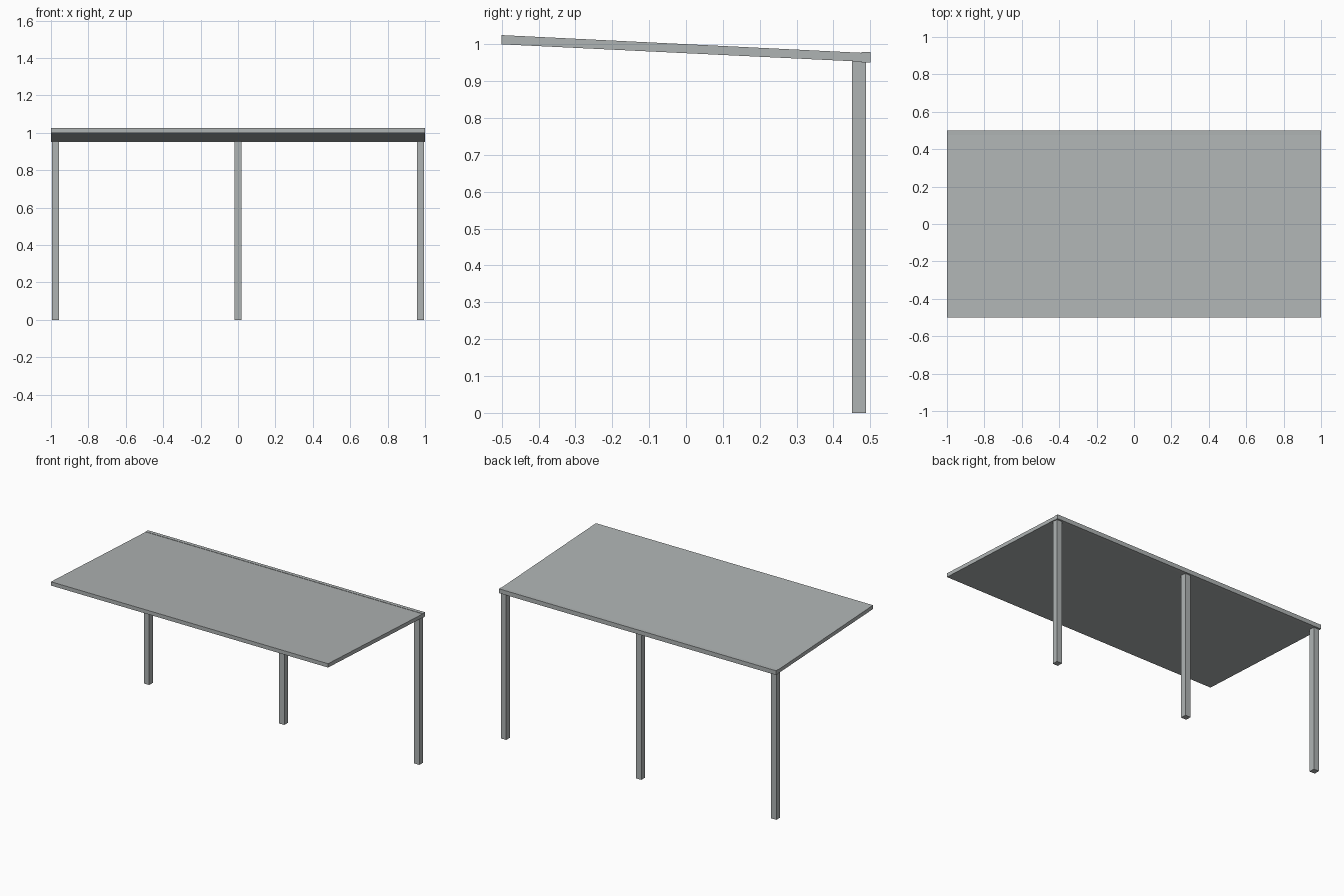
import bpy
import bmesh

cube = bpy.data.objects.get("Cube")
if cube:
    bpy.data.objects.remove(cube, do_unlink=True)

metal = bpy.data.materials.new("light_grey_metal")
metal.use_nodes = True
colour = (0.43, 0.455, 0.455, 1)
metal.diffuse_color = colour
metal.node_tree.nodes["Principled BSDF"].inputs["Base Color"].default_value = colour


def extrude_x(name, profile, x0, x1):
    """Extrude a (y, z) profile from x0 to x1."""
    bm = bmesh.new()
    face = bm.faces.new([bm.verts.new((x0, y, z)) for y, z in profile])
    grown = bmesh.ops.extrude_face_region(bm, geom=[face])["geom"]
    verts = [v for v in grown if isinstance(v, bmesh.types.BMVert)]
    bmesh.ops.translate(bm, verts=verts, vec=(x1 - x0, 0, 0))
    bmesh.ops.recalc_face_normals(bm, faces=bm.faces)
    mesh = bpy.data.meshes.new(name)
    bm.to_mesh(mesh)
    bm.free()
    mesh.materials.append(metal)
    obj = bpy.data.objects.new(name, mesh)
    bpy.context.collection.objects.link(obj)
    return obj


# Sloping roof slab
extrude_x("roof_panel", [(-0.5, 1.0), (0.476, 0.953), (0.476, 0.977), (-0.5, 1.025)], -1, 1)

# Square rail along the low back edge
extrude_x("back_rail", [(0.476, 0.951), (0.5, 0.951), (0.5, 0.979), (0.476, 0.979)], -1, 1)

# Posts under the back edge
for name, x in (("right_post", -0.975), ("middle_post", 0), ("left_post", 0.975)):
    extrude_x(name, [(0.45, 0), (0.488, 0), (0.488, 0.953), (0.45, 0.955)],
              x - 0.019, x + 0.019)
